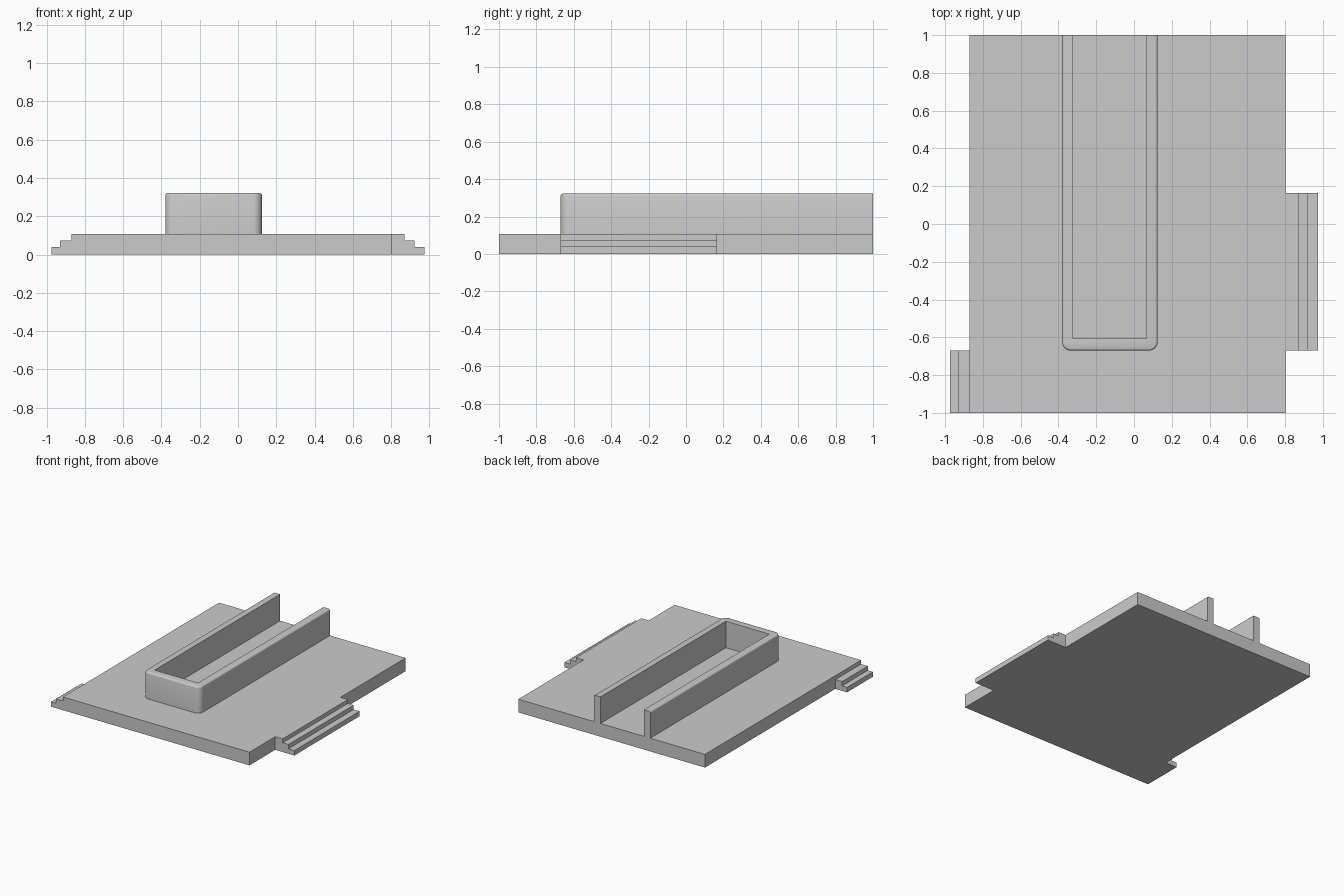
import bpy, bmesh
from math import sin, cos, pi
from mathutils import Vector

if "Cube" in bpy.data.objects:
    bpy.data.objects.remove(bpy.data.objects["Cube"])


def prism(name, points, offset):
    """Extrude a closed planar outline along the offset vector."""
    bm = bmesh.new()
    face = bm.faces.new([bm.verts.new(p) for p in points])
    ext = bmesh.ops.extrude_face_region(bm, geom=[face])
    moved = [g for g in ext["geom"] if isinstance(g, bmesh.types.BMVert)]
    bmesh.ops.translate(bm, verts=moved, vec=Vector(offset))
    bmesh.ops.recalc_face_normals(bm, faces=bm.faces)
    mesh = bpy.data.meshes.new(name)
    bm.to_mesh(mesh)
    bm.free()
    obj = bpy.data.objects.new(name, mesh)
    bpy.context.collection.objects.link(obj)
    return obj


def arc(cx, cy, z, r, start, steps=8):
    """Quarter circle, counter-clockwise from the start angle."""
    return [(cx + r * cos(start + pi / 2 * i / steps),
             cy + r * sin(start + pi / 2 * i / steps), z)
            for i in range(steps + 1)]


def stairs(name, profile, y0, y1):
    """Stepped x-z profile extruded from y0 to y1."""
    return prism(name, [(x, y0, z) for x, z in profile], (0, y1 - y0, 0))


TOP, H1, H2 = 0.107, 0.075, 0.04      # slab top and the two lower step heights
LEFT, RIGHT = -0.87, 0.803

# Floor slab
prism("floor_slab", [(LEFT, -1, 0), (RIGHT, -1, 0), (RIGHT, 1, 0), (LEFT, 1, 0)],
      (0, 0, TOP))

# Side steps
stairs("right_steps", [(RIGHT, 0), (0.975, 0), (0.975, H2), (0.922, H2),
                       (0.922, H1), (0.87, H1), (0.87, TOP), (RIGHT, TOP)],
       -0.67, 0.165)
stairs("left_steps", [(LEFT, 0), (LEFT, H1), (-0.93, H1), (-0.93, H2),
                      (-0.975, H2), (-0.975, 0)], -1, -0.67)

# U-shaped wall, open at the back, with rounded outer front corners
X0, X1, Y0, T, R = -0.38, 0.125, -0.67, 0.058, 0.045
outline = ([(X0, 1, TOP)]
           + arc(X0 + R, Y0 + R, TOP, R, pi)
           + arc(X1 - R, Y0 + R, TOP, R, 1.5 * pi)
           + [(X1, 1, TOP), (X1 - T, 1, TOP), (X1 - T, Y0 + 0.063, TOP),
              (X0 + T, Y0 + 0.063, TOP), (X0 + T, 1, TOP)])
wall = prism("u_shaped_wall", outline, (0, 0, 0.322 - TOP))

# Soften the outer top rim of the wall
bm = bmesh.new()
bm.from_mesh(wall.data)
rim = []
for e in bm.edges:
    m = (e.verts[0].co + e.verts[1].co) / 2
    outer = m.x < X0 + 0.03 or m.x > X1 - 0.03 or m.y < Y0 + 0.03
    if m.z > 0.321 and outer and m.y < 0.99:
        rim.append(e)
bmesh.ops.bevel(bm, geom=rim, offset=0.012, segments=3, profile=0.5,
                affect='EDGES')
bm.to_mesh(wall.data)
bm.free()

bpy.context.view_layer.objects.active = wall
wall.select_set(True)
bpy.ops.object.shade_smooth_by_angle(angle=0.6)
